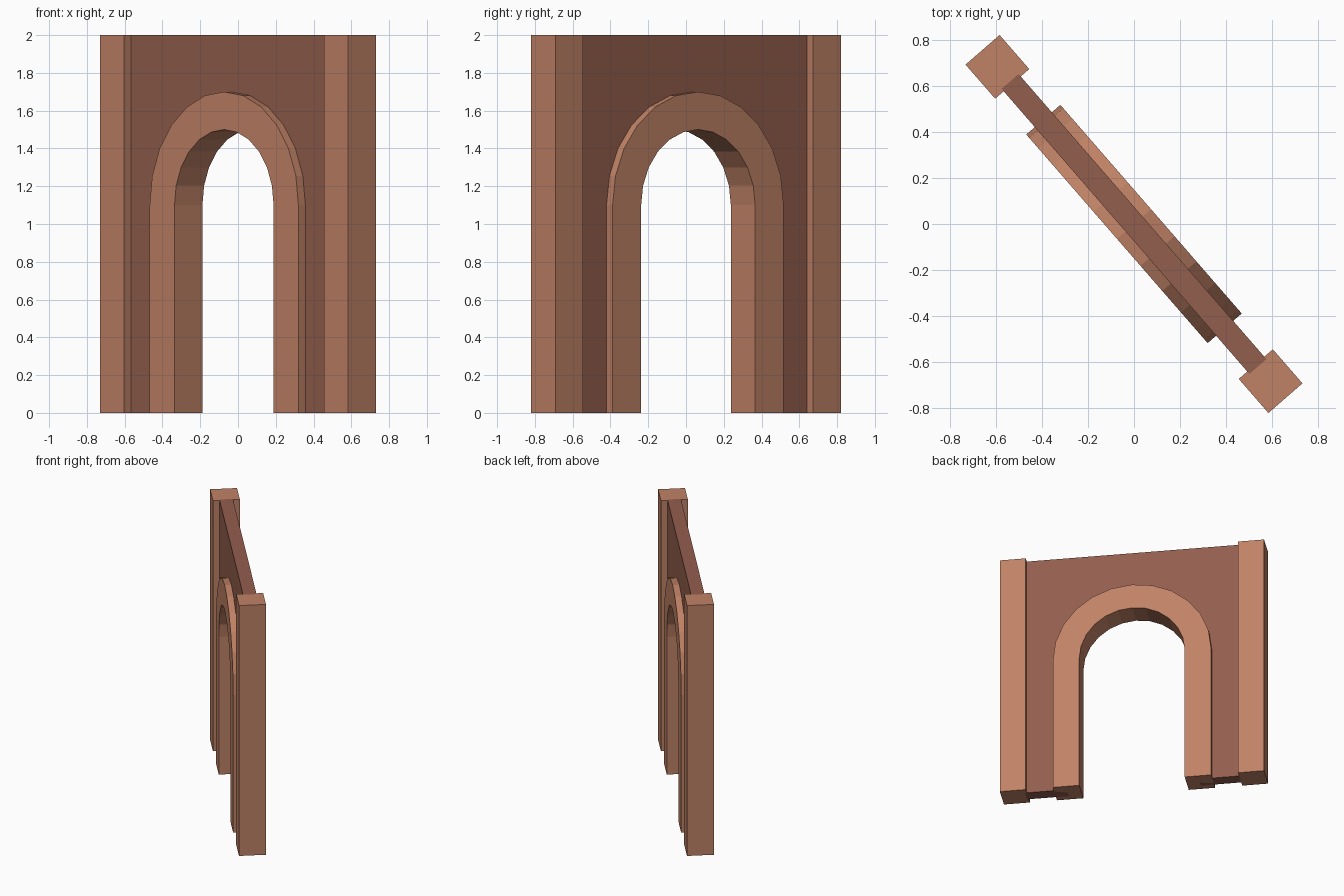
import bpy, bmesh
from math import pi, sin, cos, radians
from mathutils import Matrix

if "Cube" in bpy.data.objects:
    bpy.data.objects.remove(bpy.data.objects["Cube"])

TURN = Matrix.Rotation(radians(-49), 4, 'Z')  # wall runs diagonally
SPRING, SEGS, HEIGHT = 1.1, 12, 2.0


def material(name, rgb):
    m = bpy.data.materials.new(name)
    m.diffuse_color = (*rgb, 1)
    m.use_nodes = True
    m.node_tree.nodes["Principled BSDF"].inputs["Base Color"].default_value = m.diffuse_color
    return m


light_clay = material("light clay", (0.53, 0.225, 0.133))
dark_clay = material("dark clay", (0.29, 0.112, 0.074))


def slab(name, outline, depth, mat):
    """Extrude an (along wall, height) outline to a slab centred on the wall line."""
    bm = bmesh.new()
    face = bm.faces.new([bm.verts.new((x, -depth / 2, z)) for x, z in outline])
    ext = bmesh.ops.extrude_face_region(bm, geom=[face])
    moved = [v for v in ext["geom"] if isinstance(v, bmesh.types.BMVert)]
    bmesh.ops.translate(bm, verts=moved, vec=(0, depth, 0))
    bmesh.ops.recalc_face_normals(bm, faces=bm.faces)
    mesh = bpy.data.meshes.new(name)
    bm.to_mesh(mesh)
    bm.free()
    mesh.materials.append(mat)
    obj = bpy.data.objects.new(name, mesh)
    obj.matrix_world = TURN
    bpy.context.collection.objects.link(obj)


def arch_line(r):
    """Left foot, over the half circle, to right foot."""
    curve = [(-r * cos(pi * i / SEGS), SPRING + r * sin(pi * i / SEGS))
             for i in range(SEGS + 1)]
    return [(-r, 0)] + curve + [(r, 0)]


# wall panel, its opening hidden inside the arch surround
slab("wall", arch_line(0.5) + [(0.82, 0), (0.82, HEIGHT), (-0.82, HEIGHT), (-0.82, 0)],
     0.098, dark_clay)

# raised arch surround
slab("arch_surround", arch_line(0.6) + arch_line(0.4)[::-1], 0.196, light_clay)

# square end posts
for side, s in (("left", -1), ("right", 1)):
    a, b = s * 0.904 - 0.098, s * 0.904 + 0.098
    slab(side + "_post", [(a, 0), (b, 0), (b, HEIGHT), (a, HEIGHT)], 0.196, light_clay)
